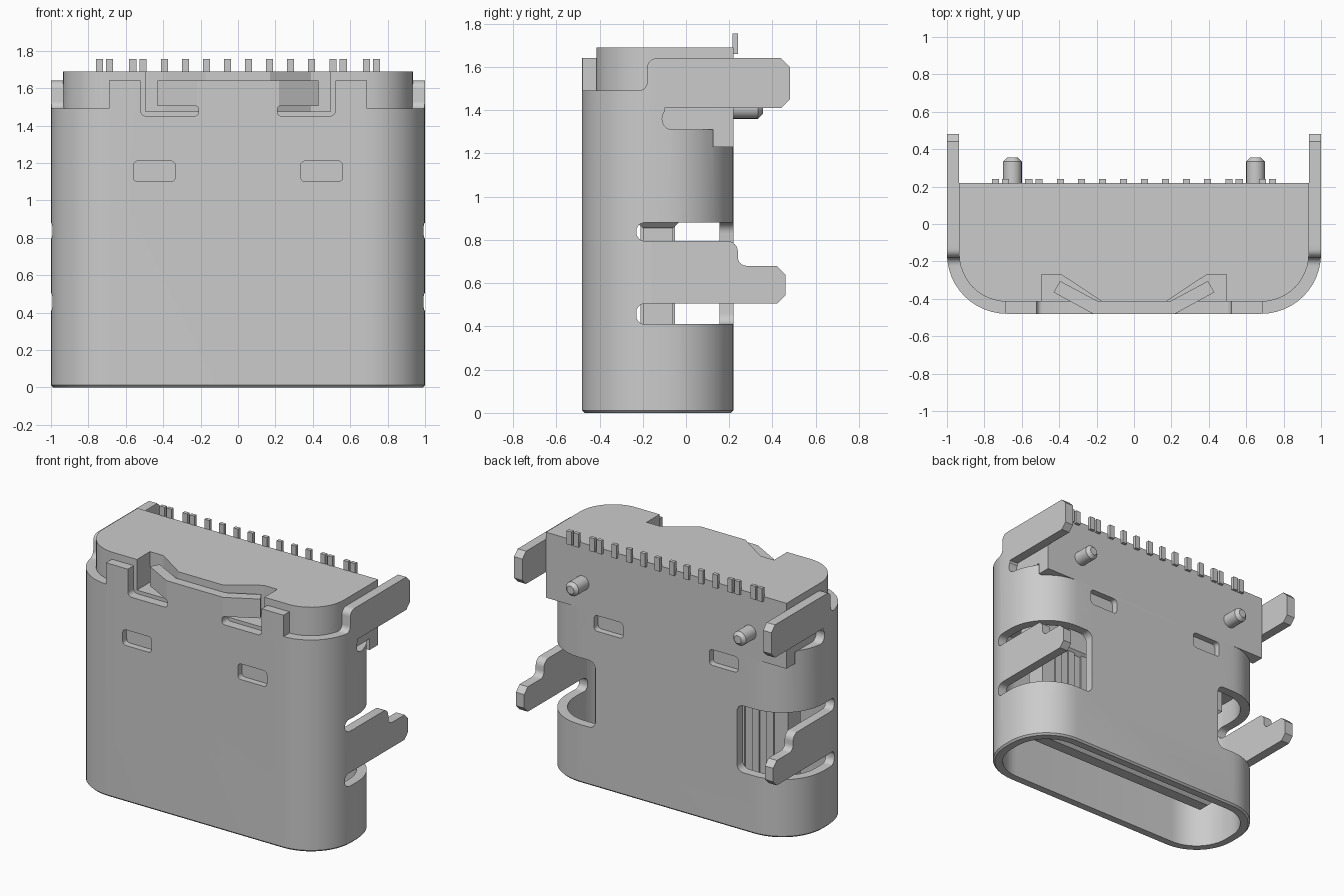
import bpy, bmesh, math
from mathutils import Vector

if "Cube" in bpy.data.objects:
    bpy.data.objects.remove(bpy.data.objects["Cube"])


def fillet(pts, n=6):
    """Round the corners of a 2D outline given as (u, v[, radius])."""
    out = []
    for i, p in enumerate(pts):
        c = Vector(p[:2])
        r = p[2] if len(p) > 2 else 0
        if r == 0:
            out.append(c)
            continue
        d1 = (Vector(pts[i - 1][:2]) - c).normalized()
        d2 = (Vector(pts[(i + 1) % len(pts)][:2]) - c).normalized()
        half = d1.angle(d2) / 2
        t = r / math.tan(half)
        mid = c + (d1 + d2).normalized() * r / math.sin(half)
        a, b = c + d1 * t - mid, c + d2 * t - mid
        a0 = math.atan2(a.y, a.x)
        da = (math.atan2(b.y, b.x) - a0 + math.pi) % (2 * math.pi) - math.pi
        out += [mid + r * Vector((math.cos(a0 + da * k / n), math.sin(a0 + da * k / n)))
                for k in range(n + 1)]
    return out


def prism(name, pts, axis, lo, hi, s=1, n=6, chamfer=0):
    """Extrude an outline along an axis; s=-1 mirrors it in x; chamfer trims the lo end."""
    place = {'x': lambda u, v, w: (s * w, u, v),
             'y': lambda u, v, w: (s * u, w, v),
             'z': lambda u, v, w: (s * u, v, w)}[axis]
    prof = fillet(pts, n)
    bm = bmesh.new()
    a = [bm.verts.new(place(p.x, p.y, lo)) for p in prof]
    b = [bm.verts.new(place(p.x, p.y, hi)) for p in prof]
    low = bm.faces.new(a)
    bm.faces.new(b)
    for i in range(len(a)):
        j = (i + 1) % len(a)
        bm.faces.new((a[i], a[j], b[j], b[i]))
    bmesh.ops.recalc_face_normals(bm, faces=bm.faces)
    if chamfer:
        bmesh.ops.bevel(bm, geom=list(low.edges), offset=chamfer, segments=1, affect='EDGES')
    me = bpy.data.meshes.new(name)
    bm.to_mesh(me)
    bm.free()
    ob = bpy.data.objects.new(name, me)
    bpy.context.collection.objects.link(ob)
    return ob


def box(name, x, y, z, s=1, chamfer=0):
    return prism(name, rect(x, y), 'z', *z, s=s, chamfer=chamfer)


def rect(u, v, r_low=0, r_high=0):
    return [(u[0], v[0], r_low), (u[1], v[0], r_low), (u[1], v[1], r_high), (u[0], v[1], r_high)]


def cut(ob, cutter):
    cutter.hide_render = True
    m = ob.modifiers.new("cut", 'BOOLEAN')
    m.operation, m.solver, m.object = 'DIFFERENCE', 'EXACT', cutter
    dg = bpy.context.evaluated_depsgraph_get()
    me = bpy.data.meshes.new_from_object(ob.evaluated_get(dg))
    ob.modifiers.clear()
    ob.data = me
    bpy.data.objects.remove(cutter)


SIDES = (-1, 1)

# Metal shell: rounded tube with a chamfered mouth
shell = prism("shell", rect((-1, 1), (-.48, .22), .32, .32), 'z', 0, 1.64, n=12, chamfer=.012)
cut(shell, prism("cavity", rect((-.935, .935), (-.415, .155), .255, .255), 'z', -.1, 1.8, n=12))

# Rear top opening with rounded side slot
cut(shell, prism("rear_slot", [(.6, 1.23), (.6, 1.41), (-.11, 1.41, .047), (-.11, 1.31, .047),
                               (.125, 1.31), (.125, 1.23)], 'x', -1.2, 1.2))
cut(shell, box("rear_top", (-1.2, 1.2), (-.10, .6), (1.36, 1.8)))

for s in SIDES:
    # Lowered front corners of the shell
    cut(shell, prism("corner", [(-.6, 1.49), (-.18, 1.49, .04), (-.18, 1.64, .045), (-.05, 1.64),
                                (-.05, 1.8), (-.6, 1.8)], 'x', .69, 1.2, s))
    # Slot around the bent latch
    cut(shell, prism("latch_slot", [(.21, 1.45, .025), (.52, 1.45, .03), (.52, 1.8), (.22, 1.8),
                                    (.22, 1.505), (.21, 1.505, .02)], 'y', -.6, -.3, s))
    # Windows beside the lower legs
    for z in ((.41, .505), (.795, .88)):
        cut(shell, prism("leg_slot", [(-.23, z[0], .04), (.4, z[0]), (.4, z[1]), (-.23, z[1], .04)],
                         'x', .75, 1.2, s))
    cut(shell, box("leg_gap", (.75, 1.2), (-.16, .4), (.45, .84), s))
    cut(shell, prism("rear_window", [(.55, .41, .05), (1.2, .41), (1.2, .88), (.55, .88, .05)],
                     'y', 0, .4, s))
    # Stamped dimples, front and back
    for y in ((-.6, -.435), (.175, .4)):
        cut(shell, prism("dimple", rect((.335, .56), (1.10, 1.21), .025, .025), 'y', *y, s))

# Solder legs and bent latch arms, continuing the shell
for s in SIDES:
    side = "right" if s > 0 else "left"
    prism("upper_leg_" + side, [(-.10, 1.41), (.44, 1.41), (.48, 1.45), (.48, 1.60), (.44, 1.64),
                                (-.10, 1.64)], 'x', .935, 1, s)
    prism("lower_leg_" + side, [(-.16, .505), (.42, .505), (.46, .545), (.46, .64), (.42, .68),
                                (.24, .68, .04), (.24, .795, .05), (-.16, .795)], 'x', .935, 1, s)
    prism("latch_arm_" + side, [(.22, -.48), (.43, -.365), (.395, -.305), (.18, -.42), (.2, -.45)],
          'z', 1.505, 1.64, s)

# Plastic housing: square backed top, rounded core inside the shell
housing = prism("housing", rect((-.935, .935), (-.415, .22), .255, 0), 'z', 1.31, 1.69, n=12)
for s in SIDES:
    cut(housing, prism("latch_pocket", [(.495, -.6), (.495, -.27), (.39, -.27), (.17, -.415),
                                        (.17, -.6)], 'z', 1.475, 1.8, s))
prism("housing_core", rect((-.934, .934), (-.414, .154), .254, .254), 'z', 1.05, 1.31, n=12)
box("housing_rear_ledge", (-.935, .935), (.125, .22), (1.23, 1.31))

# Tongue with a thicker root
box("tongue", (-.75, .75), (-.2, -.06), (.15, 1.05), chamfer=.03)
box("tongue_root", (-.8, .8), (-.225, -.035), (.855, 1.05), chamfer=.025)

# Contacts on both faces of the tongue
for i in range(12):
    x = (i - 5.5) * .112
    for face, y in (("front", (-.21, -.195)), ("rear", (-.065, -.05))):
        box(f"contact_{face}_{i}", (x - .028, x + .028), y, (.22, .9))

# Solder pins along the top rear edge
for s in SIDES:
    for i, x in enumerate((.056, .168, .28, .392, .508, .563, .688, .74)):
        box(f"pin_{'right' if s > 0 else 'left'}_{i}", (x - .019, x + .019), (.215, .24),
            (1.66, 1.755), s)

# Locating posts with chamfered tips
for s in SIDES:
    ring = [(.65 + .05 * math.cos(k * math.pi / 12), 1.41 + .05 * math.sin(k * math.pi / 12))
            for k in range(24)]
    prism("post_right" if s > 0 else "post_left", ring, 'y', .355, .2, s, chamfer=.022)

# Smooth the rounded surfaces, keep the edges sharp
for ob in bpy.context.scene.objects:
    ob.select_set(True)
bpy.context.view_layer.objects.active = shell
bpy.ops.object.shade_smooth_by_angle(angle=math.radians(25))
